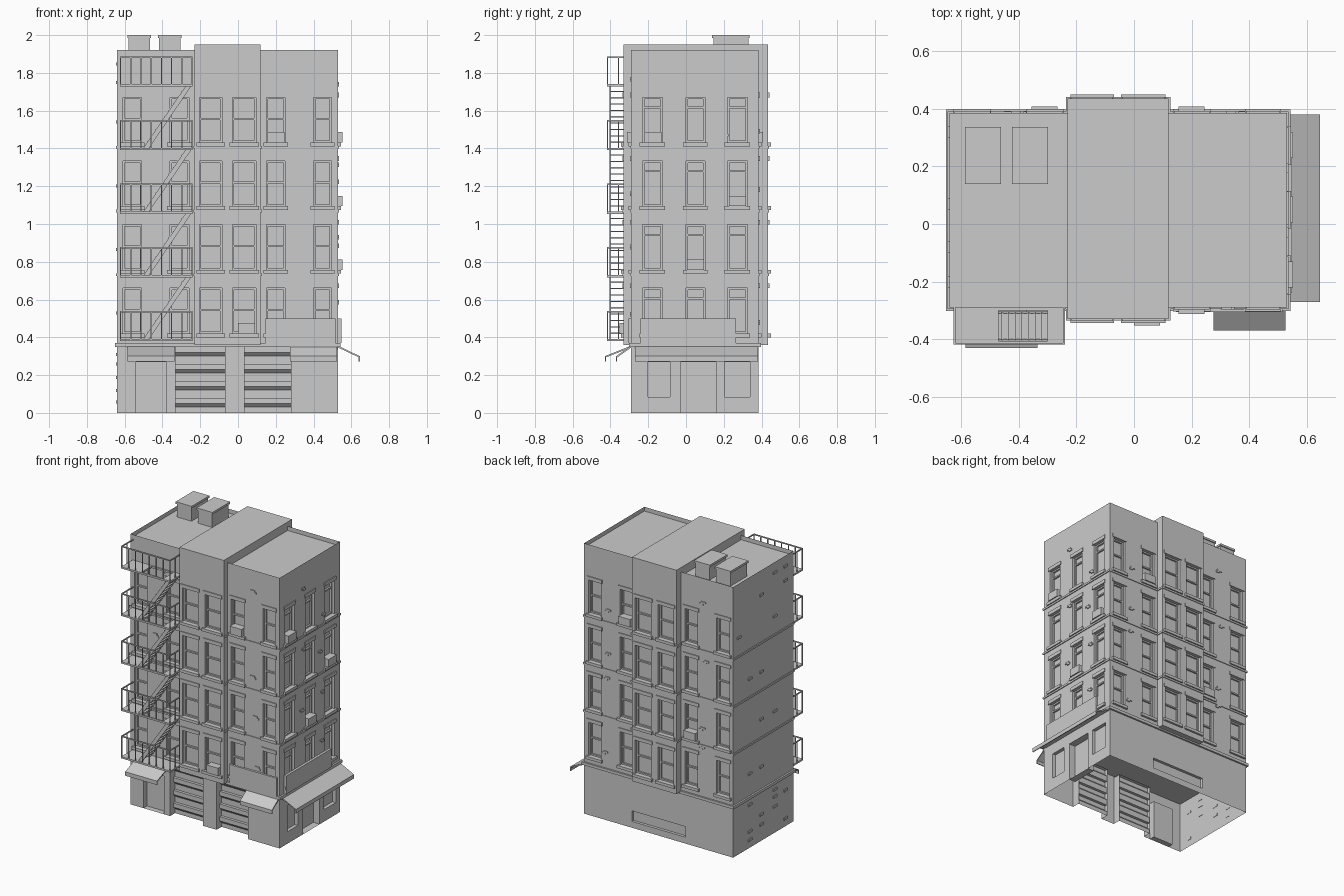
import bpy, bmesh, random
from mathutils import Vector

random.seed(4)
cube = bpy.data.objects.get("Cube")
if cube:
    bpy.data.objects.remove(cube, do_unlink=True)

grey = bpy.data.materials.new("plain grey")
grey.use_nodes = True
colour = (0.6, 0.6, 0.6, 1)
grey.diffuse_color = colour
grey.node_tree.nodes["Principled BSDF"].inputs["Base Color"].default_value = colour


def finish(name, bm):
    mesh = bpy.data.meshes.new(name)
    bm.to_mesh(mesh)
    bm.free()
    mesh.materials.append(grey)
    obj = bpy.data.objects.new(name, mesh)
    bpy.context.collection.objects.link(obj)


def point(side, plane, u, v, d):
    """u runs along the wall, v is height, d is depth into the wall."""
    inward = d if side in ("front", "left") else -d
    if side in ("front", "back"):
        return Vector((u, plane + inward, v))
    return Vector((plane + inward, u, v))


def add_box(bm, a, b):
    vs = [bm.verts.new((x, y, z)) for x in (a[0], b[0]) for y in (a[1], b[1]) for z in (a[2], b[2])]
    fs = [bm.faces.new([vs[i] for i in q]) for q in
          ((0, 1, 3, 2), (4, 6, 7, 5), (0, 4, 5, 1), (2, 3, 7, 6), (0, 2, 6, 4), (1, 5, 7, 3))]
    bmesh.ops.recalc_face_normals(bm, faces=fs)


def boxes(name, pairs):
    bm = bmesh.new()
    for a, b in pairs:
        add_box(bm, a, b)
    finish(name, bm)


def plate(side, plane, u0, u1, v0, v1, d0, d1):
    return point(side, plane, u0, v0, d0), point(side, plane, u1, v1, d1)


def prism(bm, side, plane, u0, u1, profile):
    """Extrude a (depth, height) outline along the wall."""
    ends = [[bm.verts.new(point(side, plane, u, v, d)) for d, v in profile] for u in (u0, u1)]
    n = len(profile)
    fs = [bm.faces.new(e) for e in ends]
    for i in range(n):
        j = (i + 1) % n
        fs.append(bm.faces.new((ends[0][i], ends[0][j], ends[1][j], ends[1][i])))
    bmesh.ops.recalc_face_normals(bm, faces=fs)


def wall(bm, side, plane, span, height, holes):
    """Flat wall with recessed openings (u0, u1, v0, v1, depth, has_back)."""
    def quad(pts):
        vs = [bm.verts.new(point(side, plane, *p)) for p in pts]
        bm.faces.new(vs if side in ("front", "right") else vs[::-1])

    us = sorted({*span, *(h[0] for h in holes), *(h[1] for h in holes)})
    vs = sorted({*height, *(h[2] for h in holes), *(h[3] for h in holes)})
    for a, b in zip(us, us[1:]):
        for c, e in zip(vs, vs[1:]):
            mu, mv = (a + b) / 2, (c + e) / 2
            if not any(h[0] < mu < h[1] and h[2] < mv < h[3] for h in holes):
                quad([(a, c, 0), (b, c, 0), (b, e, 0), (a, e, 0)])
    for a, b, c, e, depth, back in holes:
        ring = [(a, c), (b, c), (b, e), (a, e)]
        for p, q in zip(ring, ring[1:] + ring[:1]):
            if back or p[1] + q[1] > 0:
                quad([(*p, 0), (*q, 0), (*q, depth), (*p, depth)])
        if back:
            quad([(*p, depth) for p in ring])


def block(name, x, y, z, holes, rim=0, floor=True):
    bm = bmesh.new()
    for side, plane, span in (("front", y[0], x), ("back", y[1], x), ("left", x[0], y), ("right", x[1], y)):
        wall(bm, side, plane, span, z, holes.get(side, []))
    corners = [(x[0], y[0]), (x[1], y[0]), (x[1], y[1]), (x[0], y[1])]
    roof = bm.faces.new([bm.verts.new((*c, z[1])) for c in corners])
    if floor:
        bm.faces.new([bm.verts.new((*c, z[0])) for c in corners[::-1]])
    if rim:
        bm.normal_update()
        bmesh.ops.inset_region(bm, faces=[roof], thickness=rim)
        bmesh.ops.inset_region(bm, faces=[roof], thickness=0.0005, depth=-0.03)
    finish(name, bm)


# Main dimensions
X, Y = (-0.64, 0.53), (-0.29, 0.385)
MX, MY = (-0.23, 0.12), (-0.33, 0.435)
BASE, STEP = 0.36, 0.337
rows = [0.42 + STEP * i for i in range(4)]
wing_cols = [(-0.61, -0.51), (-0.36, -0.26), (0.15, 0.25), (0.4, 0.495)]
mid_cols = [(-0.205, -0.085), (-0.03, 0.095)]
side_cols = [(-0.23, -0.125), (0, 0.1), (0.22, 0.325)]


def openings(cols):
    return [(a, b, z, z + 0.24, 0.03, True) for a, b in cols for z in rows]


# Upper floors and the projecting middle bay
block("upper_floors", X, Y, (BASE, 1.92),
      {"front": openings(wing_cols), "back": openings(wing_cols), "right": openings(side_cols)}, 0.025)
block("middle_bay", MX, MY, (BASE, 1.95), {"front": openings(mid_cols), "back": openings(mid_cols)})

# Ground floor, open underneath
shutters = [(-0.33, -0.07), (0.035, 0.28)]
block("ground_floor", X, Y, (0, BASE), {
    "front": [(-0.54, -0.38, 0, 0.27, 0.04, True)] + [(a, b, 0, 0.35, 0.06, False) for a, b in shutters],
    "right": [(-0.2, -0.085, 0.085, 0.27, 0.025, True), (-0.03, 0.16, 0, 0.27, 0.05, True),
              (0.205, 0.34, 0.085, 0.27, 0.025, True)],
    "back": [(-0.265, 0.155, 0.045, 0.12, 0.02, True)]}, floor=False)

# Ribbed roller shutters
bm = bmesh.new()
for a, b in shutters:
    path = [(0.055, 0)]
    for i in range(4):
        z = i * 0.09
        path += [(0.055, z + 0.03), (0.035, z + 0.05), (0.035, z + 0.08), (0.055, z + 0.08)]
    for (d0, z0), (d1, z1) in zip(path, path[1:]):
        bm.faces.new([bm.verts.new(point("front", Y[0], u, min(z, 0.35), d))
                      for u, z, d in ((a, z0, d0), (b, z0, d0), (b, z1, d1), (a, z1, d1))])
finish("roller_shutters", bm)

# Window frames and sills
frames, sills = [], []
for side, plane, cols in (("front", Y[0], wing_cols), ("back", Y[1], wing_cols), ("front", MY[0], mid_cols),
                          ("back", MY[1], mid_cols), ("right", X[1], side_cols)):
    for a, b in cols:
        for z in rows:
            top, w = z + 0.24, 0.01
            rail = top - 0.06 if side == "right" else z + 0.12
            for r in ((a, a + w, z, top), (b - w, b, z, top), (a, b, top - w, top), (a, b, z, z + w),
                      (a, b, rail, rail + w)):
                frames.append(plate(side, plane, *r, 0.018, 0.031))
            sills.append(plate(side, plane, a - 0.015, b + 0.015, z - 0.02, z, -0.014, 0.005))
            sills.append(plate(side, plane, a - 0.012, b + 0.012, top, top + 0.025, -0.006, 0.005))
boxes("window_frames", frames)
boxes("window_sills_and_lintels", sills)

# Floor bands and the cornice above the ground floor
bands = []
for z in rows[1:]:
    for (x, y) in ((X, Y), (MX, MY)):
        bands.append(((x[0] - 0.006, y[0] - 0.005, z - 0.032), (x[1] + 0.006, y[1] + 0.005, z - 0.018)))
boxes("floor_bands", bands)
g = 0.012
boxes("cornice", [((X[0] - g, Y[0] - g, 0.35), (X[1] + g, Y[0], 0.37)), ((X[0] - g, Y[1], 0.35), (X[1] + g, Y[1] + g, 0.37)),
                  ((X[0] - g, Y[0], 0.35), (X[0], Y[1], 0.37)), ((X[1], Y[0], 0.35), (X[1] + g, Y[1], 0.37))])

# Air conditioners sitting in windows
units = [("front", Y[0], 0.155, rows[3]), ("front", MY[0], 0.0, rows[0]), ("right", X[1], -0.22, rows[3]),
         ("right", X[1], 0.228, rows[2]), ("right", X[1], 0.005, rows[1]),
         ("back", Y[1], 0.155, rows[3]), ("back", Y[1], -0.355, rows[1])]
boxes("air_conditioners", [plate(s, p, u, u + 0.09, z, z + 0.055, -0.022, 0.03) for s, p, u, z in units])

# Blank sign boards
boxes("sign_boards", [plate("front", Y[0], 0.145, 0.515, 0.37, 0.5, -0.015, 0),
                      plate("right", X[1], -0.24, 0.265, 0.37, 0.5, -0.018, 0)])

# Awnings
bm = bmesh.new()
for side, plane, a, b, out in (("front", Y[0], -0.585, -0.335, 0.14), ("front", Y[0], 0.275, 0.525, 0.08),
                               ("right", X[1], -0.27, 0.38, 0.115)):
    prism(bm, side, plane, a, b, [(0, 0.356), (-out, 0.3), (-out, 0.272), (-out + 0.006, 0.272),
                                  (-out + 0.006, 0.294), (0, 0.346)])
finish("awnings", bm)

# Rooftop vents with caps
vents = []
for a, b in ((-0.58, -0.467), (-0.417, -0.304)):
    vents.append(((a, 0.145, 1.885), (b, 0.33, 1.985)))
    vents.append(((a - 0.006, 0.138, 1.985), (b + 0.006, 0.337, 2.0)))
boxes("roof_vents", vents)

# Fire escape balconies
FX, FY, t = (-0.625, -0.24), (-0.418, -0.29), 0.006
floors, rails = [], []
for i in range(5):
    z = 0.38 + STEP * i
    top = z + 0.16
    if i:
        floors += [((FX[0], FY[0], z), (-0.47, FY[1], z + 0.012)), ((-0.3, FY[0], z), (FX[1], FY[1], z + 0.012)),
                   ((-0.47, FY[0], z), (-0.3, -0.405, z + 0.012)), ((-0.47, -0.3, z), (-0.3, FY[1], z + 0.012))]
    else:
        floors.append(((FX[0], FY[0], z), (FX[1], FY[1], z + 0.012)))
    rails.append(((FX[0], FY[0], top - 0.008), (FX[1], FY[0] + t, top)))
    for k in range(8):
        x = FX[0] + (FX[1] - FX[0] - t) * k / 7
        rails.append(((x, FY[0], z), (x + t, FY[0] + t, top)))
    for x in (FX[0], FX[1] - t):
        rails.append(((x, FY[0], top - 0.008), (x + t, FY[1], top)))
        rails.append(((x, -0.36, z), (x + t, -0.354, top)))
boxes("fire_escape_floors", floors)
boxes("fire_escape_rails", rails)

# Fire escape stairs
bm = bmesh.new()
for i in range(4):
    z = 0.385 + STEP * i
    for y in (-0.405, -0.31):
        prism(bm, "left", 0, y, y + t, [(-0.505, z), (-0.475, z), (-0.245, z + STEP), (-0.275, z + STEP)])
    for k in range(1, 10):
        x, h = -0.505 + 0.23 * k / 10, z + STEP * k / 10
        add_box(bm, (x, -0.402, h), (x + 0.03, -0.306, h + t))
finish("fire_escape_stairs", bm)

# Scattered raised bricks in the gaps between openings
bricks = []
spots = [("front", Y[0], u) for u in (-0.44, 0.32)] + [("back", Y[1], u) for u in (-0.44, 0.32)]
spots += [("right", X[1], u) for u in (-0.07, 0.16)]
for side, plane, u in spots:
    for z in rows:
        h, v = u + random.uniform(-0.03, 0.03), z + random.uniform(0.03, 0.36)
        bricks.append(plate(side, plane, h, h + 0.035, v, v + 0.012, -0.006, 0.002))
        bricks.append(plate(side, plane, h + 0.018, h + 0.045, v - 0.012, v, -0.006, 0.002))
for z in [0.05, 0.11, 0.18, 0.25, 0.3] + [r + 0.1 for r in rows] + [1.74, 1.84]:
    for u in random.sample((-0.22, -0.1, 0.05, 0.18, 0.3), 2):
        bricks.append(plate("left", X[0], u, u + 0.04, z, z + 0.016, -0.007, 0.002))
boxes("raised_bricks", bricks)
